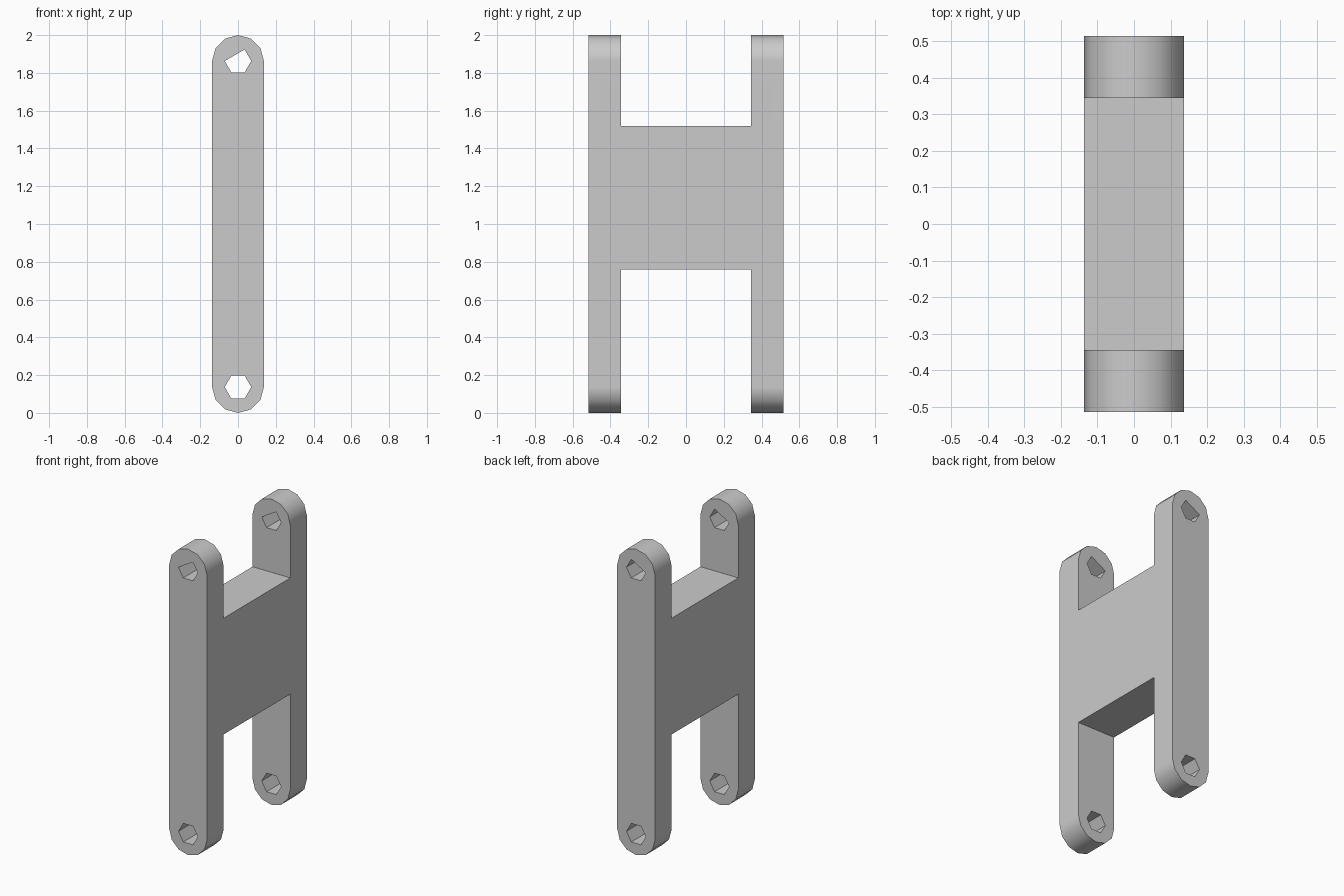
import bpy, bmesh
from math import cos, sin, radians

cube = bpy.data.objects.get("Cube")
if cube:
    bpy.data.objects.remove(cube, do_unlink=True)

R = 0.137            # radius of the rounded ends
HOLE = 0.07          # radius of the pin holes
DEPTH = 0.515        # half depth of the link
GAP = 0.345          # half width of the space between the arms
LOW, HIGH = R, 2 - R  # heights of the pin axes

grey = bpy.data.materials.new("plain_grey")
grey.use_nodes = True
colour = (0.6, 0.6, 0.6, 1)
grey.diffuse_color = colour
grey.node_tree.nodes["Principled BSDF"].inputs["Base Color"].default_value = colour


def arc(radius, height, angles):
    return [(radius * cos(radians(a)), height + radius * sin(radians(a))) for a in angles]


def prism(name, profile, half_depth):
    """Extrude an x-z profile along y, centred on y = 0."""
    bm = bmesh.new()
    face = bm.faces.new([bm.verts.new((x, -half_depth, z)) for x, z in profile])
    new = bmesh.ops.extrude_face_region(bm, geom=[face])["geom"]
    verts = [v for v in new if isinstance(v, bmesh.types.BMVert)]
    bmesh.ops.translate(bm, verts=verts, vec=(0, 2 * half_depth, 0))
    bmesh.ops.recalc_face_normals(bm, faces=bm.faces[:])
    mesh = bpy.data.meshes.new(name)
    bm.to_mesh(mesh)
    bm.free()
    obj = bpy.data.objects.new(name, mesh)
    bpy.context.collection.objects.link(obj)
    return obj


# Bar with rounded ends, spanning the full depth
outline = arc(R, HIGH, range(0, 181, 30)) + arc(R, LOW, range(180, 361, 30))
link = prism("double_arm_link", outline, DEPTH)
link.data.materials.append(grey)

# Notches that leave a web between two arms, then the pin holes
cutters = [
    prism("upper_notch", [(-1, 1.52), (1, 1.52), (1, 3), (-1, 3)], GAP),
    prism("lower_notch", [(-1, -1), (1, -1), (1, 0.76), (-1, 0.76)], GAP),
    prism("upper_hole", arc(HOLE, HIGH, (0, 60, 180, 240, 300)), 1),
    prism("lower_hole", arc(HOLE, LOW, range(0, 360, 60)), 1),
]
for cutter in cutters:
    cutter.hide_render = True
    cut = link.modifiers.new(cutter.name, "BOOLEAN")
    cut.operation = "DIFFERENCE"
    cut.solver = "EXACT"
    cut.object = cutter

# Keep the cut mesh and drop the cutters
graph = bpy.context.evaluated_depsgraph_get()
cut_mesh = bpy.data.meshes.new_from_object(link.evaluated_get(graph))
link.modifiers.clear()
link.data = cut_mesh
for cutter in cutters:
    bpy.data.objects.remove(cutter, do_unlink=True)

# Smooth ends, sharp rims, flat sides
bpy.ops.object.select_all(action="DESELECT")
link.select_set(True)
bpy.context.view_layer.objects.active = link
bpy.ops.object.shade_smooth_by_angle(angle=radians(40))
weighted = link.modifiers.new("flat_sides", "WEIGHTED_NORMAL")
weighted.keep_sharp = True
